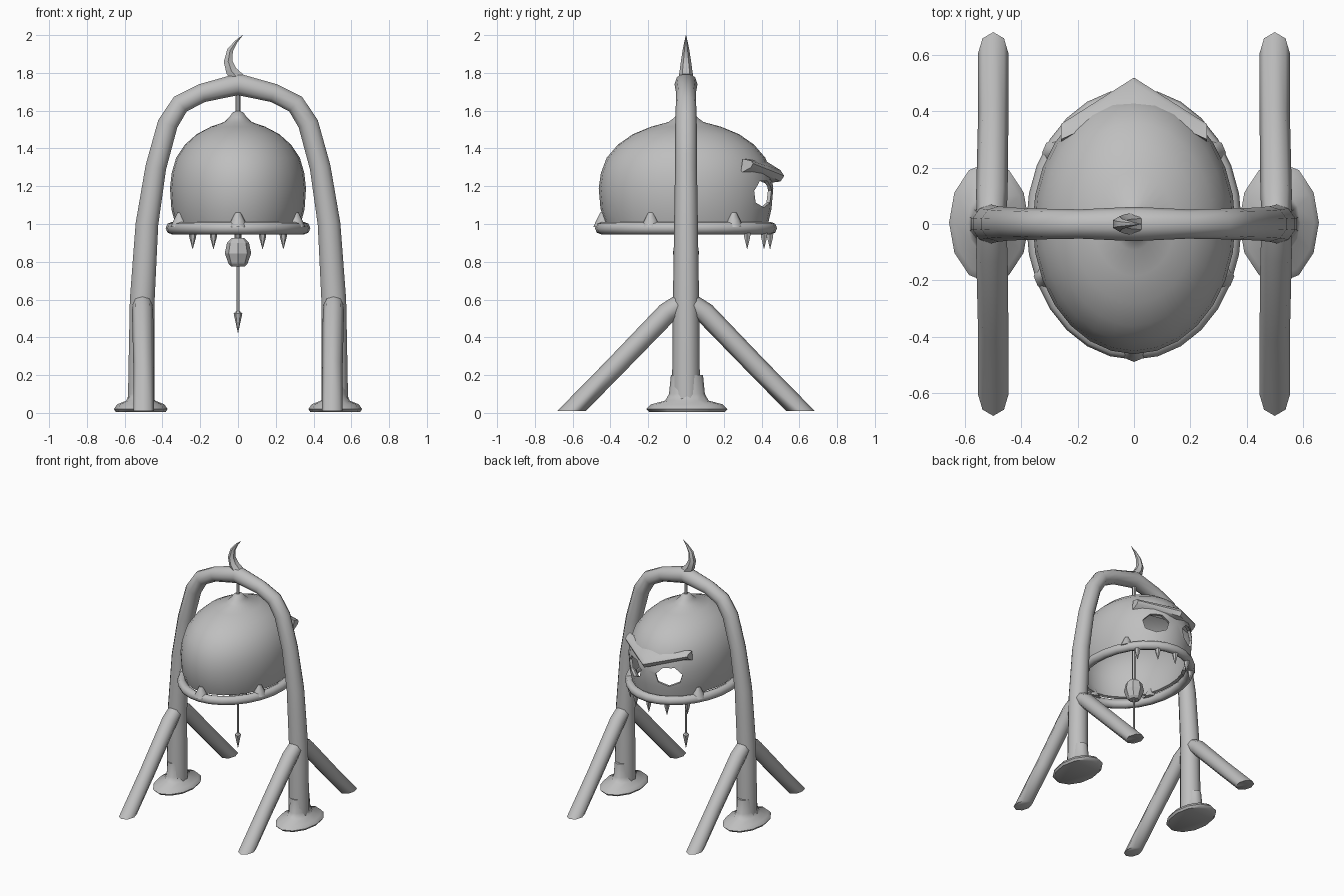
import bpy, bmesh
from math import sin, cos, pi, radians
from mathutils import Vector, Matrix

cube = bpy.data.objects.get("Cube")
if cube:
    bpy.data.objects.remove(cube, do_unlink=True)

GREY = (0.52, 0.52, 0.52, 1)
stone = bpy.data.materials.new("plain grey")
stone.use_nodes = True
stone.diffuse_color = GREY
stone.node_tree.nodes["Principled BSDF"].inputs["Base Color"].default_value = GREY


def finish(name, bm, angle=50):
    bmesh.ops.recalc_face_normals(bm, faces=bm.faces)
    me = bpy.data.meshes.new(name)
    bm.to_mesh(me)
    bm.free()
    me.materials.append(stone)
    ob = bpy.data.objects.new(name, me)
    bpy.context.collection.objects.link(ob)
    smooth(ob, angle)
    return ob


def smooth(ob, angle):
    bpy.ops.object.select_all(action='DESELECT')
    ob.select_set(True)
    bpy.context.view_layer.objects.active = ob
    if angle:
        bpy.ops.object.shade_smooth_by_angle(angle=radians(angle))


def loft(bm, rings, caps=True):
    """Bridge equal-length closed rings of points."""
    rows = [[bm.verts.new(p) for p in ring] for ring in rings]
    n = len(rows[0])
    for a, b in zip(rows, rows[1:]):
        for i in range(n):
            j = (i + 1) % n
            bm.faces.new((a[i], a[j], b[j], b[i]))
    if caps:
        bm.faces.new(rows[0])
        bm.faces.new(rows[-1])
    return rows


def ellipse(cx, cy, z, rx, ry, n):
    return [Vector((cx + rx * cos(2 * pi * i / n), cy + ry * sin(2 * pi * i / n), z))
            for i in range(n)]


def tube(name, path, side, n=10, angle=50):
    """Sweep a circle along a planar path of (x, y, z, radius)."""
    pts = [Vector(p[:3]) for p in path]
    side, rings = Vector(side), []
    for i, (c, p) in enumerate(zip(pts, path)):
        t = (pts[min(i + 1, len(pts) - 1)] - pts[max(i - 1, 0)]).normalized()
        up = side.cross(t)
        rings.append([c + p[3] * (side * cos(2 * pi * k / n) + up * sin(2 * pi * k / n))
                      for k in range(n)])
    bm = bmesh.new()
    loft(bm, rings)
    return finish(name, bm, angle)


def turned(name, profile, n=8, x=0, y=0, squash=1, angle=50):
    """Stack of elliptical rings from (radius, z)."""
    bm = bmesh.new()
    loft(bm, [ellipse(x, y, z, r * squash, r, n) for r, z in profile])
    return finish(name, bm, angle)


# Arched frame, mirrored about its crown
half = [(-.512, 0, .03, .075), (-.51, 0, .3, .072), (-.507, 0, .6, .069),
        (-.482, 0, 1.0, .063), (-.435, 0, 1.3, .058), (-.372, 0, 1.53, .057),
        (-.305, 0, 1.635, .054), (-.19, 0, 1.693, .052)]
arch = half + [(0, 0, 1.74, .061)] + [(-x, y, z, r) for x, y, z, r in reversed(half)]
tube("arch_frame", arch, (0, 1, 0))

# Feet and slanted braces on both legs
for s, label in ((1, "left"), (-1, "right")):
    turned(label + "_foot", [(.2, .005), (.215, .02), (.19, .045), (.115, .065),
                             (.095, .1), (.085, .2)], 12, s * .515, .005, .66)
    for d, end in ((-1, "front"), (1, "back")):
        brace = tube(f"{label}_{end}_brace",
                     [(s * .507, 0, .6, .05), (s * .505, d * .1, .53, .056),
                      (s * .5, d * .38, .24, .054), (s * .5, d * .66, -.045, .054)],
                     (1, 0, 0), 8)
        bm = bmesh.new()
        bm.from_mesh(brace.data)
        cut = bmesh.ops.bisect_plane(bm, geom=bm.verts[:] + bm.edges[:] + bm.faces[:],
                                     plane_co=(0, 0, .01), plane_no=(0, 0, -1),
                                     clear_outer=True)
        bmesh.ops.holes_fill(bm, edges=[e for e in bm.edges if e.is_boundary])
        bm.to_mesh(brace.data)
        bm.free()
        smooth(brace, 50)

# Curved horn on the crown
tube("crown_horn", [(0, 0, 1.77, .04), (-.035, 0, 1.81, .034), (-.052, 0, 1.86, .027),
                    (-.042, 0, 1.92, .018), (-.01, 0, 1.965, .009), (.025, 0, 2.0, .001)],
     (0, 1, 0), 6, 30)

# Hollow skull-shaped bell
bm = bmesh.new()
shape = [(.93, 1.01), (.98, 1.08), (1, 1.19), (.975, 1.27), (.91, 1.35), (.78, 1.42),
         (.61, 1.475), (.4, 1.515), (.2, 1.54), (.13, 1.565), (.08, 1.59), (.03, 1.597)]
rows = loft(bm, [ellipse(0, 0, z, .36 * r, .462 * r, 28) for r, z in shape], False)
bm.faces.new(rows[-1])
for v in rows[0]:
    if v.co.y > .2:
        v.co.z = .98
bell = finish("bell_shell", bm, 60)
wall = bell.modifiers.new("wall", 'SOLIDIFY')
wall.thickness = .02
wall.offset = -1

# Eye sockets cut through the shell
cutters = []
for s in (1, -1):
    bm = bmesh.new()
    bmesh.ops.create_cone(bm, cap_ends=True, segments=7, radius1=.09, radius2=.09, depth=.3)
    turn = Matrix.Rotation(-s * radians(30), 4, 'Z') @ Matrix.Rotation(-pi / 2, 4, 'X')
    bm.transform(Matrix.Translation((s * .15, .42, 1.16)) @ turn @ Matrix.Diagonal((1.06, .82, 1, 1)))
    cutter = finish("eye_cutter", bm, 0)
    cutter.hide_render = True
    cutters.append(cutter)
    mod = bell.modifiers.new("eye", 'BOOLEAN')
    mod.operation = 'DIFFERENCE'
    mod.solver = 'EXACT'
    mod.object = cutter
smooth(bell, 0)
for mod in list(bell.modifiers):
    bpy.ops.object.modifier_apply(modifier=mod.name)
for cutter in cutters:
    bpy.data.objects.remove(cutter, do_unlink=True)
smooth(bell, 45)

# Heavy brow, lofted from end to end through a middle peak
middle = [(.42, 1.335), (.5, 1.285), (.52, 1.255), (.5, 1.225), (.42, 1.215)]
outer = [(.3, 1.345), (.345, 1.335), (.355, 1.32), (.345, 1.3), (.29, 1.27)]
bm = bmesh.new()
stations = []
for x in (-.26, -.13, 0, .13, .26):
    t = abs(x) / .26
    stations.append([(x, a[0] + (b[0] - a[0]) * t, a[1] + (b[1] - a[1]) * t)
                     for a, b in zip(middle, outer)])
loft(bm, stations)
finish("brow", bm, 40)

# Rolled rim and the tabs joining it to the shell
bm = bmesh.new()
rim = [[((.35 + .033 * cos(b)) * cos(a), (.449 + .033 * cos(b)) * sin(a), .978 + .033 * sin(b))
        for b in [2 * pi * k / 8 for k in range(8)]]
       for a in [2 * pi * i / 28 for i in range(28)]]
loft(bm, rim + rim[:1], False)
bmesh.ops.remove_doubles(bm, verts=bm.verts, dist=.0005)
finish("bell_rim", bm, 60)
for i, deg in enumerate((-90, -25, 205, 35, 145)):
    a = radians(deg)
    turned(f"rim_tab_{i + 1}", [(.05, .985), (.035, 1.02), (.015, 1.06)], 8,
           .338 * cos(a), .44 * sin(a))

# Pointed teeth under the face
for i, x in enumerate((-.24, -.13, 0, .13, .24)):
    y = .445 * (1 - (x / .35) ** 2) ** .5
    turned(f"tooth_{i + 1}", [(.022, .965), (.018, .93), (.001, .868)], 6, x, y)

# Hanging rod, faceted clapper and arrow weight
turned("upper_rod", [(.013, 1.72), (.013, .9)], 6)
turned("lower_rod", [(.009, .8), (.009, .52)], 6)
turned("clapper", [(.035, .925), (.058, .9), (.07, .845), (.05, .79), (.035, .775)],
       8, angle=20)
turned("arrow_weight", [(.009, .54), (.023, .525), (.001, .425)], 6, angle=30)
